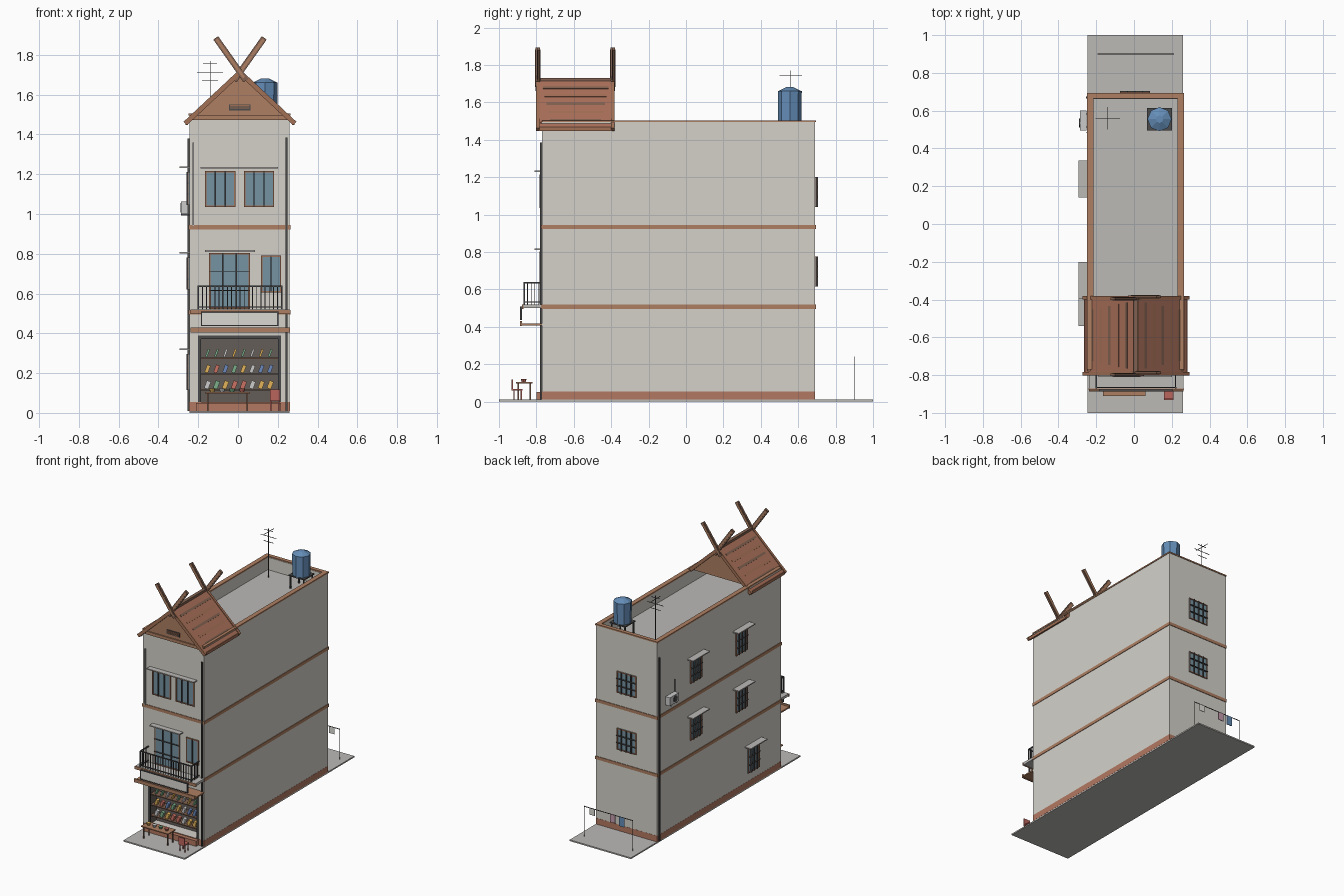
import bpy, bmesh, math, random
from mathutils import Vector, Matrix

if "Cube" in bpy.data.objects:
    bpy.data.objects.remove(bpy.data.objects["Cube"])

random.seed(4)
WALL, TRIM, BRICK = (.66, .64, .59), (.42, .21, .12), (.45, .19, .12)
DARK, GLASS, FRAME = (.07, .07, .07), (.18, .29, .36), (.36, .16, .09)
STONE, WOOD, ROOF, BLUE = (.5, .49, .47), (.22, .12, .08), (.4, .16, .1), (.13, .27, .48)
X0, X1, Y0, Y1 = -.245, .26, -.77, .69
mats = {}


def finish(name, bm, color):
    mesh = bpy.data.meshes.new(name)
    bmesh.ops.recalc_face_normals(bm, faces=bm.faces)
    bm.to_mesh(mesh)
    bm.free()
    ob = bpy.data.objects.new(name, mesh)
    bpy.context.collection.objects.link(ob)
    if color not in mats:
        mats[color] = bpy.data.materials.new("paint_%d" % len(mats))
        mats[color].diffuse_color = (*color, 1)
    mesh.materials.append(mats[color])
    return ob


def boxes(name, color, *extents):
    """One object from boxes given as x0, x1, y0, y1, z0, z1."""
    bm = bmesh.new()
    for a, b, c, d, e, f in extents:
        m = Matrix.Translation(((a + b) / 2, (c + d) / 2, (e + f) / 2)) @ \
            Matrix.Diagonal((abs(b - a), abs(d - c), abs(f - e), 1))
        bmesh.ops.create_cube(bm, size=1, matrix=m)
    return finish(name, bm, color)


def beams(name, color, w, h, *pairs):
    """One object from straight bars between point pairs; w is the horizontal width."""
    bm = bmesh.new()
    for p, q in pairs:
        p, q = Vector(p), Vector(q)
        m = Matrix.Translation((p + q) / 2) @ (q - p).to_track_quat('Z', 'Y').to_matrix().to_4x4() @ \
            Matrix.Diagonal((w, h, (q - p).length, 1))
        bmesh.ops.create_cube(bm, size=1, matrix=m)
    return finish(name, bm, color)


def cylinder(name, color, loc, r1, r2, depth, n, rot=Matrix()):
    bm = bmesh.new()
    bmesh.ops.create_cone(bm, cap_ends=True, segments=n, radius1=r1, radius2=r2, depth=depth,
                          matrix=Matrix.Translation(loc) @ rot)
    return finish(name, bm, color)


def on_wall(side, u0, u1, d0, d1, z0, z1):
    """Extents on a wall: u along it, d outward from it."""
    if side == "front":
        return (u0, u1, Y0 - d1, Y0 - d0, z0, z1)
    if side == "back":
        return (u0, u1, Y1 + d0, Y1 + d1, z0, z1)
    return (X0 - d1, X0 - d0, u0, u1, z0, z1)


def window(side, u0, u1, z0, z1, bars=2, rails=1, out=.012):
    t = .007
    tag = side + "_window"
    boxes(tag + "_glass", GLASS, on_wall(side, u0, u1, -.002, .003, z0, z1))
    boxes(tag + "_frame", FRAME, *[on_wall(side, *e) for e in (
        (u0, u0 + t, 0, .008, z0, z1), (u1 - t, u1, 0, .008, z0, z1),
        (u0, u1, 0, .008, z0, z0 + t), (u0, u1, 0, .008, z1 - t, z1))])
    g = []
    for i in range(1, bars + 1):
        u = u0 + (u1 - u0) * i / (bars + 1)
        g.append(on_wall(side, u - .003, u + .003, .003, out, z0, z1))
    for i in range(1, rails + 1):
        z = z0 + (z1 - z0) * i / (rails + 1)
        g.append(on_wall(side, u0, u1, .003, out, z - .002, z + .002))
    boxes(tag + "_grille", DARK, *g)


def awning(side, u0, u1, z, d=.045):
    boxes(side + "_window_awning", STONE, on_wall(side, u0, u1, 0, d, z - .004, z + .004))


# ground slab and building shell with the roof well and shop opening cut out
boxes("pavement_slab", STONE, (X0, X1, -1, 1, 0, .01))
body = boxes("building_shell", WALL, (X0, X1, Y0, Y1, .005, 1.495))
for ext in ((X0 + .028, X1 - .028, Y0 + .028, Y1 - .028, 1.4, 1.6), (-.2, .215, -.8, -.68, .055, .39)):
    cut = boxes("cutter", WALL, ext)
    cut.hide_render = True
    mod = body.modifiers.new("cut", 'BOOLEAN')
    mod.operation, mod.solver, mod.object = 'DIFFERENCE', 'EXACT', cut
    bpy.context.view_layer.objects.active = body
    bpy.ops.object.modifier_apply(modifier=mod.name)
    bpy.data.objects.remove(cut)
boxes("roof_deck", STONE, (X0 + .028, X1 - .028, Y0 + .028, Y1 - .028, 1.396, 1.403))

# plinth, floor bands and coping
e = .004
boxes("plinth", BRICK, (X0 - .001, X1 + .001, Y0 - .002, Y1 + .001, .01, .055))
for z in (.495, .922):
    boxes("floor_band", TRIM, (X0 - e, X1 + e, Y0 - e, Y1 + e, z, z + .023))
boxes("parapet_coping", TRIM, (X0 - e, X0 + .03, Y0, Y1 + e, 1.494, 1.504), (X1 - .03, X1 + e, Y0, Y1 + e, 1.494, 1.504),
      (X0, X1, Y1 - .025, Y1 + e, 1.494, 1.504))
boxes("gable_band", TRIM, (X0, X1, Y0 - .008, Y0 + .02, 1.472, 1.495))

# shop interior: lining, shelves, goods
boxes("shop_lining", (.13, .11, .1), (-.2, .215, -.686, -.68, .055, .39), (-.2, -.194, -.77, -.68, .055, .39),
      (.209, .215, -.77, -.68, .055, .39), (-.2, .215, -.77, -.68, .384, .39))
boxes("shop_shutter_posts", DARK, (-.2, -.185, Y0 - .006, Y0 + .01, .055, .39), (.2, .215, Y0 - .006, Y0 + .01, .055, .39),
      (-.2, .215, Y0 - .006, Y0 + .01, .372, .39))
rows = (.118, .198, .278)
boxes("shop_shelves", WOOD, *[(-.194, .209, -.755, -.686, z - .006, z) for z in rows])
boxes("shop_step", BRICK, (-.21, .215, -.8, Y0, .01, .05))
goods = ((.75, .45, .1), (.8, .8, .78), (.2, .42, .25), (.6, .17, .13), (.15, .25, .5))
for r, z in enumerate(rows):
    for i in range(8):
        x = -.16 + i * .045
        w = (.022, .018, .01)[r]
        beams("shelf_item", random.choice(goods), .025, w, ((x, -.735, z + .004), (x + .014, -.735, z + .042)))

# canopy, sign board, balcony
boxes("shop_canopy", TRIM, (-.238, .262, -.885, Y0, .408, .418), (-.238, .262, -.888, -.878, .404, .43))
boxes("sign_board", (.7, .69, .64), (-.18, .197, -.885, -.878, .443, .503))
boxes("sign_frame", DARK, (-.186, -.18, -.888, -.876, .437, .509), (.197, .203, -.888, -.876, .437, .509),
      (-.186, .203, -.888, -.876, .437, .443), (-.186, .203, -.888, -.876, .503, .509))
boxes("balcony_slab", STONE, (-.238, .262, -.872, Y0, .5, .519))
boxes("balcony_edge", TRIM, (-.24, .265, -.876, -.87, .496, .518))
xa, xb, yf = -.2, .22, -.866
rail = []
for z, h in ((.53, .005), (.632, .008)):
    rail += [(xa, xb, yf - .003, yf + .003, z, z + h)]
    rail += [(x - .003, x + .003, yf, Y0, z, z + h) for x in (xa, xb)]
n = 20
for i in range(n + 1):
    x = xa + (xb - xa) * i / n
    t = .004 if i in (0, n) else .002
    rail.append((x - t, x + t, yf - t, yf + t, .519, .636))
for x in (xa, xb):
    rail += [(x - .002, x + .002, yf + k * .019 - .002, yf + k * .019 + .002, .519, .636) for k in range(1, 5)]
boxes("balcony_railing", DARK, *rail)

# windows and awnings
window("front", -.145, .06, .522, .803, 2, 2)
window("front", .115, .217, .605, .79, 1, 0)
awning("front", -.165, .085, .814, .04)
for u in (-.165, .03):
    window("front", u, u + .152, 1.035, 1.215, 2, 0)
awning("front", -.188, .2, 1.232, .04)
for u, w in ((.237, .068), (-.3, .068)):
    for z0, z1 in ((.62, .78), (1.045, 1.21)):
        window("left", u - w, u + w, z0, z1, 3, 2, .014)
        awning("left", u - .098, u + .098, z1 + .025, .05)
window("left", -.51, -.375, .115, .295, 3, 2, .014)
awning("left", -.54, -.345, .32, .05)
for z0, z1 in ((.615, .775), (1.04, 1.2)):
    window("back", -.075, .085, z0, z1, 3, 2, .015)

# drain pipes and air conditioner
beams("drain_pipe", DARK, .01, .01, ((.245, Y0 - .006, .01), (.245, Y0 - .006, 1.385)),
      ((X0 - .005, .67, .01), (X0 - .005, .67, 1.38)))
beams("front_pipe", STONE, .009, .009, ((-.225, Y0 - .005, .94), (-.225, Y0 - .005, 1.36)))
boxes("air_conditioner", (.7, .7, .68), (X0 - .042, X0 - .006, .495, .6, 1.0, 1.062))
boxes("air_conditioner_bracket", DARK, *[(X0 - .042, X0, y, y + .006, .993, 1.0) for y in (.51, .58)])
cylinder("air_conditioner_fan", DARK, (X0 - .043, .535, 1.031), .024, .024, .004, 12, Matrix.Rotation(math.pi / 2, 4, 'Y'))
beams("air_conditioner_pipe", DARK, .005, .005, ((X0 - .004, .485, 1.06), (X0 - .004, .485, 1.15)))

# gable roof with crossed finials
cx, zr, ze, ya, yb = .01, 1.715, 1.455, -.785, -.395
bm = bmesh.new()
tri = [bm.verts.new((cx + s, ya + .015, z)) for s, z in ((-.225, 1.495), (.225, 1.495), (0, zr - .005))]
face = bm.faces.new(tri)
ext = bmesh.ops.extrude_face_region(bm, geom=[face])
bmesh.ops.translate(bm, vec=(0, yb - ya - .03, 0), verts=[v for v in ext["geom"] if isinstance(v, bmesh.types.BMVert)])
finish("gable_infill", bm, TRIM)
boxes("gable_vent", DARK, (-.045, .062, ya + .008, ya + .02, 1.52, 1.55))
boxes("gable_vent_slats", FRAME, *[(-.04, .057, ya + .004, ya + .01, z, z + .004) for z in (1.527, 1.535, 1.543)])
ym = (ya + yb) / 2
for s in (-1, 1):
    beams("roof_slope", ROOF, yb - ya, .014, ((cx, ym, zr), (cx + s * .268, ym, ze + .005)))
    for k in range(1, 6):
        f = k / 6
        x, z = cx + s * .268 * f, zr - (zr - ze) * f + .011
        beams("roof_course", WOOD if k % 2 else FRAME, (yb - ya) * (.95 - .05 * k), .005,
              ((x, ym, z), (x + s * .012, ym, z - .011)))
    boxes("eave_board", FRAME, (cx + s * .262, cx + s * .274, ya, yb, 1.447, 1.468))
    for y in (ya - .008, yb + .004):
        beams("barge_board", FRAME, .018, .024, ((cx - s * .012, y, zr + .008), (cx + s * .275, y, ze)))
        y += s * .005
        beams("crossed_finial", WOOD, .014, .03, ((cx - s * .03, y, zr - .045), (cx + s * .122, y, 1.885)))
        beams("finial_face", TRIM, .018, .014, ((cx - s * .02, y, zr - .03), (cx + s * .118, y, 1.878)))
boxes("ridge_cap", WOOD, (cx - .012, cx + .012, ya, yb, 1.712, 1.73))

# water tank on its stand, aerial
tx, ty = .135, .555
boxes("tank_stand", DARK, (tx - .065, tx + .065, ty - .06, ty + .06, 1.496, 1.504),
      *[(tx + a * .055 - .004, tx + a * .055 + .004, ty + b * .05 - .004, ty + b * .05 + .004, 1.4, 1.498)
        for a in (-1, 1) for b in (-1, 1)])
cylinder("water_tank", BLUE, (tx, ty, 1.582), .062, .064, .156, 8)
cylinder("water_tank_lid", BLUE, (tx, ty, 1.67), .064, .02, .022, 8)
beams("aerial", DARK, .003, .003, ((-.14, .56, 1.4), (-.14, .56, 1.77)), ((-.14, .5, 1.745), (-.14, .62, 1.745)),
      *[((-.14 - l, .56, z), (-.14 + l, .56, z)) for z, l in ((1.67, .04), (1.71, .065), (1.755, .035))])

# street table and chair
boxes("table_top", TRIM, (-.165, .06, -.91, -.82, .097, .104))
boxes("table_legs", WOOD, *[(x, x + .007, y, y + .007, .01, .097) for x in (-.155, .043) for y in (-.9, -.837)])
for i in range(4):
    cylinder("table_bowl", goods[i % 4], (-.13 + i * .05, -.868, .113), .01, .016, .018, 8)
boxes("chair", (.5, .13, .11), (.16, .21, -.925, -.875, .06, .068), (.16, .21, -.932, -.925, .06, .118),
      *[(x, x + .006, y, y + .006, .01, .062) for x in (.162, .202) for y in (-.922, -.884)])

# washing line behind
beams("washing_line", DARK, .004, .004, ((-.19, .9, .01), (-.19, .9, .24)), ((.21, .9, .01), (.21, .9, .24)),
      ((-.19, .9, .235), (.21, .9, .235)))
for x, h, c in ((.145, .05, (.75, .74, .7)), (-.025, .06, (.55, .33, .42)), (-.1, .07, BLUE)):
    boxes("hanging_cloth", c, (x - .022, x + .022, .898, .902, .236 - h, .236))

for m in bpy.data.materials:
    if m.users and not m.is_grease_pencil:
        m.use_nodes = True
        m.node_tree.nodes["Principled BSDF"].inputs["Base Color"].default_value = m.diffuse_color
